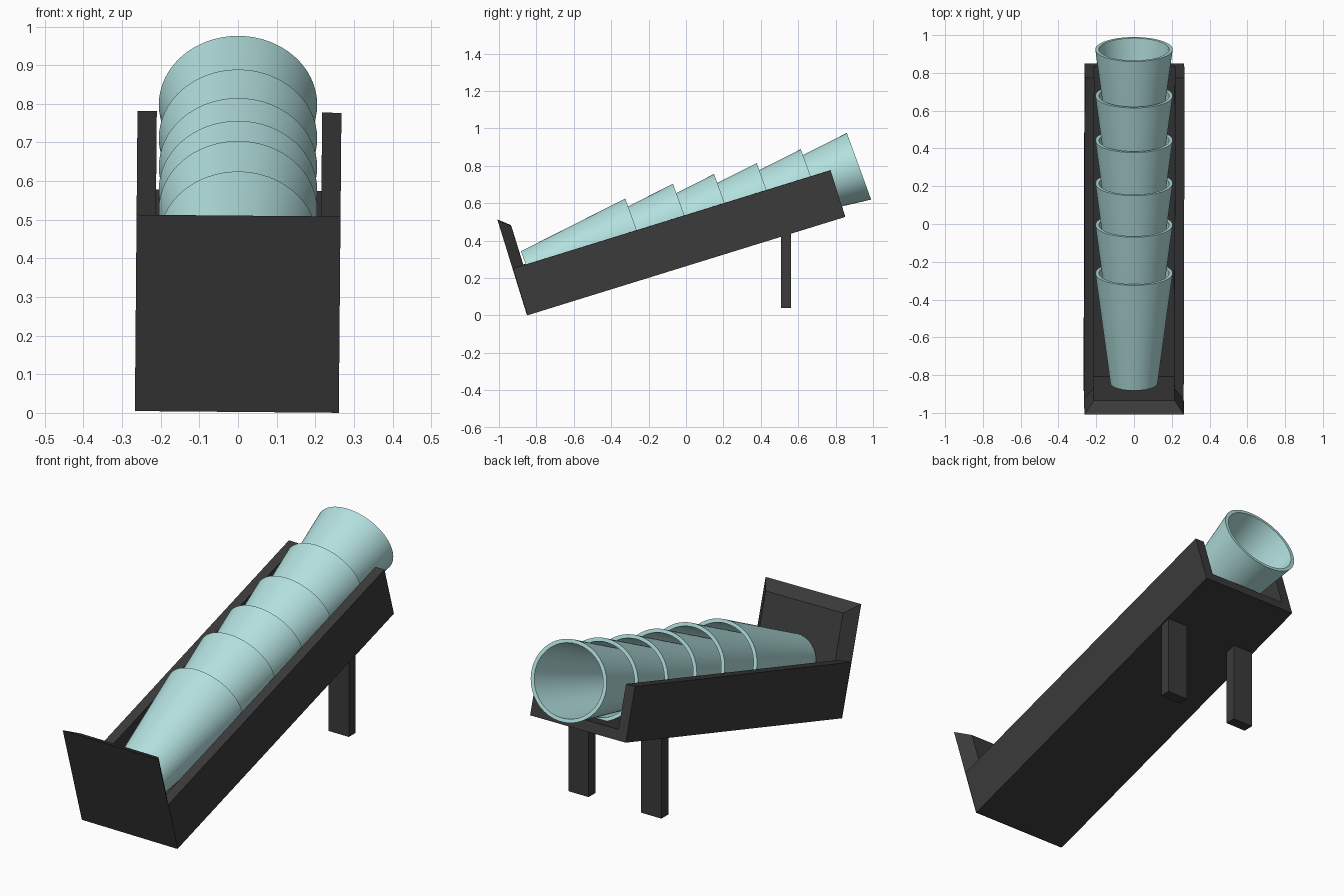
import bpy, bmesh, math
from mathutils import Matrix, Vector

default = bpy.data.objects.get("Cube")
if default:
    bpy.data.objects.remove(default, do_unlink=True)


def make_material(name, rgb, rough):
    mat = bpy.data.materials.new(name)
    mat.use_nodes = True
    mat.diffuse_color = (*rgb, 1)
    bsdf = mat.node_tree.nodes["Principled BSDF"]
    bsdf.inputs["Base Color"].default_value = (*rgb, 1)
    bsdf.inputs["Roughness"].default_value = rough
    return mat


CHARCOAL = make_material("charcoal", (0.043, 0.043, 0.043), 0.7)
PALE_TEAL = make_material("pale teal", (0.45, 0.75, 0.74), 0.5)


def finish(name, bm, mat, matrix=None):
    bmesh.ops.recalc_face_normals(bm, faces=bm.faces)
    mesh = bpy.data.meshes.new(name)
    bm.to_mesh(mesh)
    bm.free()
    mesh.materials.append(mat)
    obj = bpy.data.objects.new(name, mesh)
    bpy.context.collection.objects.link(obj)
    if matrix:
        obj.matrix_world = matrix
    return obj


def box(name, low, high, mat, matrix=None):
    bm = bmesh.new()
    low, high = Vector(low), Vector(high)
    size = Matrix.Diagonal((*(high - low), 1))
    bmesh.ops.create_cube(bm, size=1, matrix=Matrix.Translation((low + high) / 2) @ size)
    return finish(name, bm, mat, matrix)


# Tilted tray: a floor and two side walls
HALF, WALL, LENGTH, HEIGHT, PLATE_HEIGHT = 0.264, 0.05, 1.78, 0.262, 0.532
tray = (Matrix.Translation((-0.003, -0.85, 0.0025))
        @ Matrix.Rotation(math.radians(0.5), 4, 'Y')
        @ Matrix.Rotation(math.radians(17.2), 4, 'X'))
GAP = 0.003
box("tray_floor", (-HALF + WALL, GAP, 0), (HALF - WALL, LENGTH, WALL), CHARCOAL, tray)
box("tray_wall_left", (HALF - WALL, GAP, 0), (HALF, LENGTH, HEIGHT), CHARCOAL, tray)
box("tray_wall_right", (-HALF, GAP, 0), (-HALF + WALL, LENGTH, HEIGHT), CHARCOAL, tray)

# Tall front plate, its inner face inset on every side
bm = bmesh.new()
rings = []
for depth, inset in ((0, 0), (0.06, WALL)):
    x, low, high = HALF - inset, inset, PLATE_HEIGHT - inset
    rings.append([bm.verts.new((px, depth, pz))
                  for px, pz in ((-x, low), (x, low), (x, high), (-x, high))])
outer, inner = rings
bm.faces.new(outer)
bm.faces.new(inner)
for i in range(4):
    j = (i + 1) % 4
    bm.faces.new((outer[i], outer[j], inner[j], inner[i]))
finish("front_plate", bm, CHARCOAL, tray)

# Two upright legs under the raised end
for side, sign in (("left", 1), ("right", -1)):
    xs = sorted((sign * 0.145, sign * 0.257))
    box("leg_" + side, (xs[0], 0.507, 0.04), (xs[1], 0.561, 0.45), CHARCOAL)


# Hollow tapered cup along +y, rim centre at the origin
def cup(name, rim_top, tilt):
    length, rim, base, thick, sides = 0.62, 0.205, 0.125, 0.019, 64
    profile = [(-length, base), (0, rim), (0, rim - thick), (thick - length, base - thick)]
    bm = bmesh.new()
    loops = []
    for along, radius in profile:
        loops.append([bm.verts.new((radius * math.cos(a), along, 0.925 * radius * math.sin(a)))
                      for a in (2 * math.pi * i / sides for i in range(sides))])
    bm.faces.new(loops[0])
    bm.faces.new(loops[-1])
    for first, second in zip(loops, loops[1:]):
        for i in range(sides):
            j = (i + 1) % sides
            bm.faces.new((first[i], first[j], second[j], second[i]))
    turn = Matrix.Rotation(math.radians(tilt), 4, 'X')
    centre = Vector((0, *rim_top)) - turn @ Vector((0, 0, 0.925 * rim))
    obj = finish(name, bm, PALE_TEAL, Matrix.Translation(centre) @ turn)
    bpy.ops.object.select_all(action='DESELECT')
    obj.select_set(True)
    bpy.context.view_layer.objects.active = obj
    bpy.ops.object.shade_smooth_by_angle(angle=math.radians(30))


# Stack of nested cups, given by the top point of each rim
rim_tops = [(-0.325, 0.625), (-0.07, 0.704), (0.15, 0.756),
            (0.378, 0.815), (0.614, 0.889), (0.86, 0.976)]
for number, top in enumerate(rim_tops, 1):
    cup(f"cup_{number}", top, 20)
